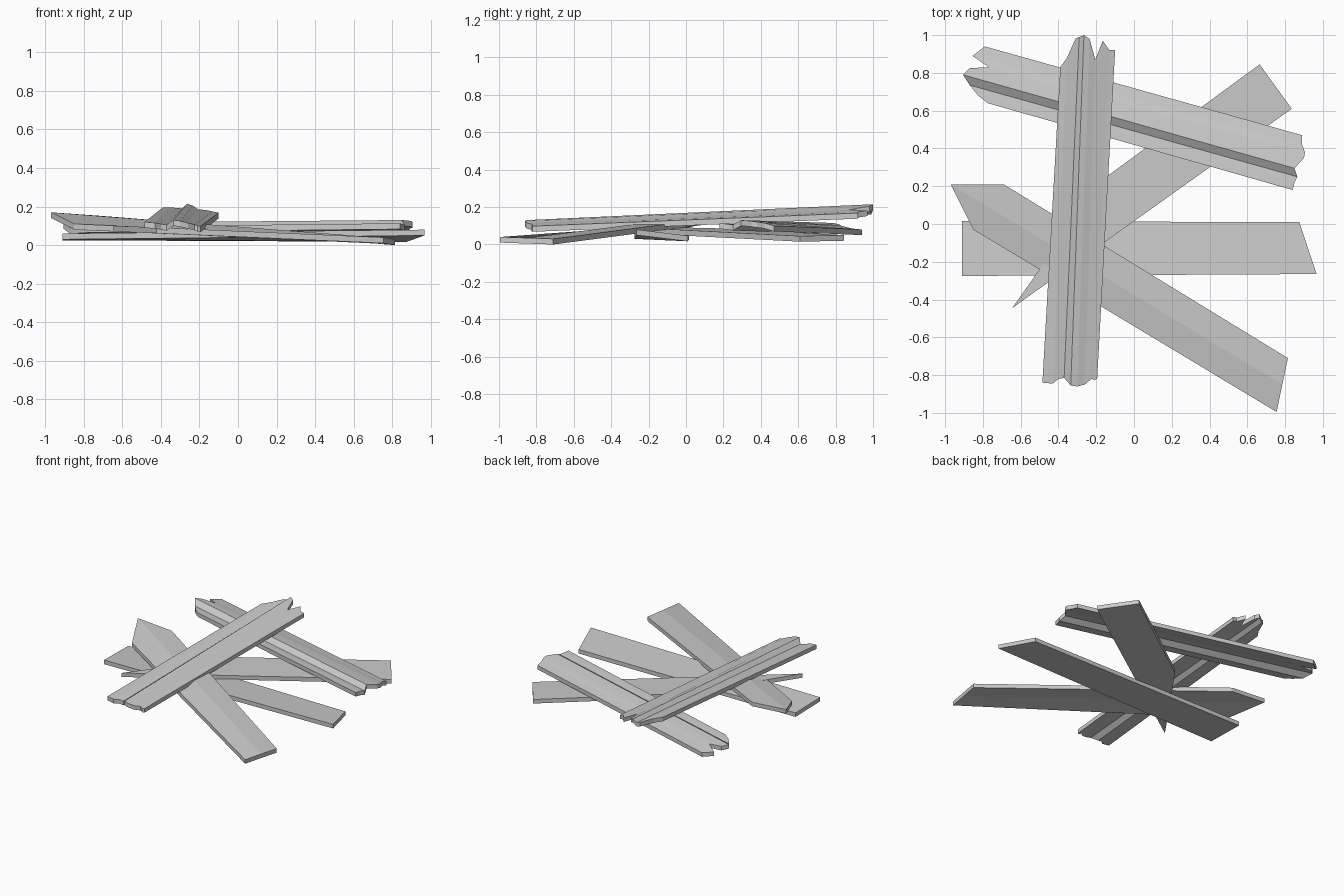
import bpy, bmesh
from mathutils import Vector


def board(name, rows, thick=0.03):
    """Board skinned across grain lines; each row is (start xyz, end xyz) on the top face."""
    bm = bmesh.new()
    drop = Vector((0, 0, -thick))
    top = [[bm.verts.new(p) for p in row] for row in rows]
    low = [[bm.verts.new(Vector(p) + drop) for p in row] for row in rows]
    for i in range(len(rows) - 1):
        (a, b), (d, c) = top[i], top[i + 1]
        (e, f), (h, g) = low[i], low[i + 1]
        bm.faces.new((a, b, c, d))
        bm.faces.new((e, h, g, f))
        bm.faces.new((a, d, h, e))
        bm.faces.new((b, f, g, c))
    for i in (0, -1):
        bm.faces.new((top[i][0], low[i][0], low[i][1], top[i][1]))
    bmesh.ops.recalc_face_normals(bm, faces=bm.faces)
    mesh = bpy.data.meshes.new(name)
    bm.to_mesh(mesh)
    bm.free()
    obj = bpy.data.objects.new(name, mesh)
    bpy.context.collection.objects.link(obj)
    return obj


# Plain sawn planks
board("bottom_plank", [
    ((-0.91, -0.275, 0.06), (0.967, -0.265, 0.08)),
    ((-0.91, 0.015, 0.055), (0.875, 0.01, 0.047)),
])
board("split_plank", [
    ((-0.645, -0.445, 0.10), (0.835, 0.61, 0.045)),
    ((-0.16, 0.24, 0.085), (0.665, 0.845, 0.05)),
])
board("leaning_plank", [
    ((-0.85, -0.03, 0.11), (0.755, -0.995, 0.04)),
    ((-0.97, 0.21, 0.17), (0.785, -0.85, 0.035)),
    ((-0.69, 0.21, 0.15), (0.815, -0.71, 0.03)),
])

# Ridged siding boards with broken ends
board("rear_siding_board", [
    ((-0.79, 0.94, 0.08), (0.89, 0.47, 0.10)),
    ((-0.855, 0.89, 0.085), (0.89, 0.42, 0.115)),
    ((-0.77, 0.83, 0.10), (0.905, 0.38, 0.12)),
    ((-0.87, 0.825, 0.105), (0.90, 0.35, 0.125)),
    ((-0.905, 0.79, 0.115), (0.85, 0.295, 0.13)),
    ((-0.87, 0.735, 0.088), (0.865, 0.25, 0.105)),
    ((-0.825, 0.68, 0.092), (0.85, 0.22, 0.11)),
    ((-0.775, 0.64, 0.095), (0.84, 0.18, 0.113)),
])
board("top_siding_board", [
    ((-0.485, -0.84, 0.12), (-0.39, 0.83, 0.195)),
    ((-0.43, -0.845, 0.115), (-0.355, 0.88, 0.195)),
    ((-0.40, -0.82, 0.11), (-0.31, 0.98, 0.193)),
    ((-0.37, -0.815, 0.105), (-0.29, 0.99, 0.19)),
    ((-0.335, -0.855, 0.13), (-0.265, 1.0, 0.215)),
    ((-0.30, -0.86, 0.125), (-0.235, 0.98, 0.205)),
    ((-0.26, -0.85, 0.115), (-0.205, 0.87, 0.185)),
    ((-0.225, -0.82, 0.107), (-0.165, 0.97, 0.182)),
    ((-0.21, -0.825, 0.10), (-0.13, 0.92, 0.174)),
    ((-0.195, -0.82, 0.098), (-0.10, 0.92, 0.168)),
])
